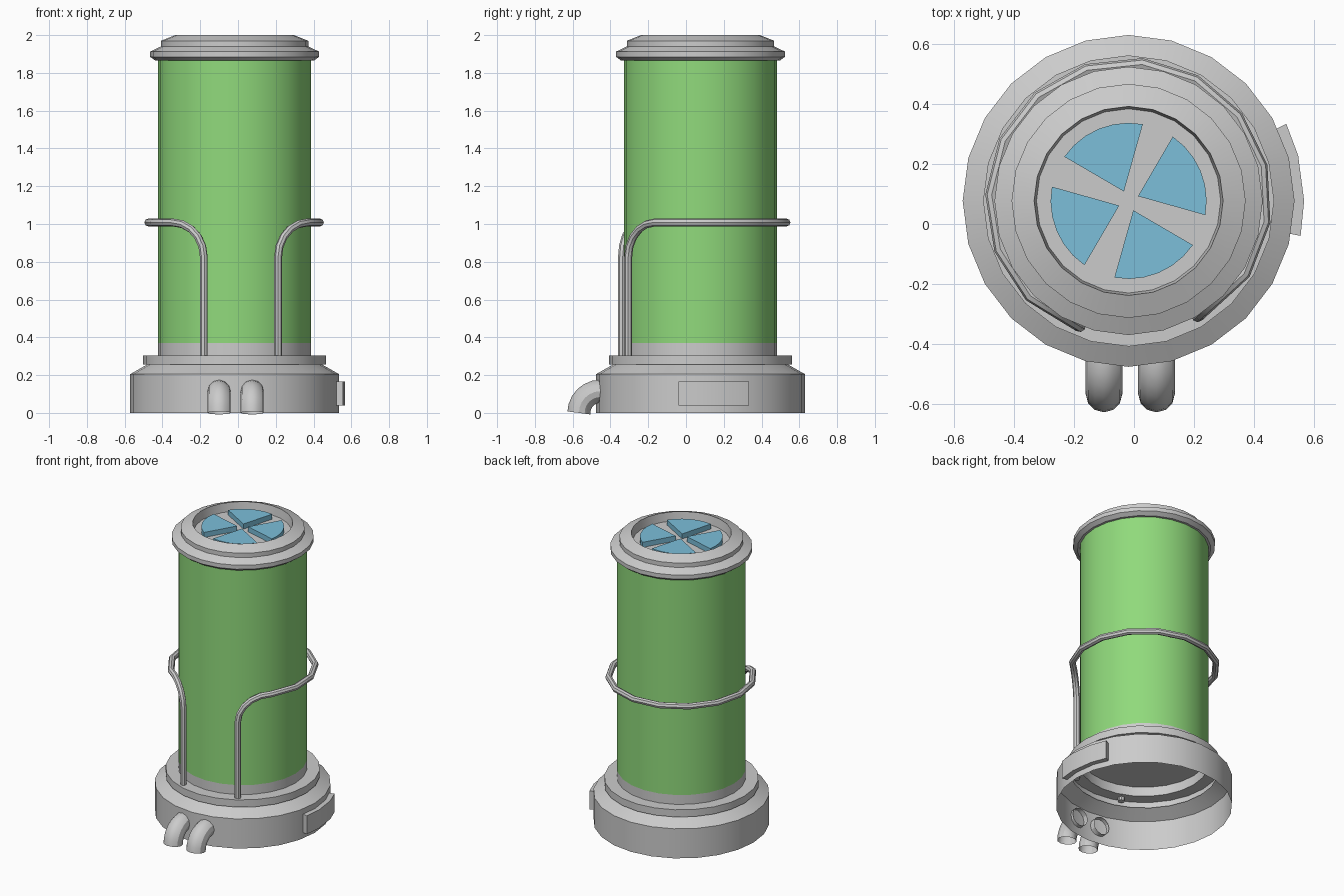
import bpy, bmesh
from math import sin, cos, pi, radians
from mathutils import Vector

if "Cube" in bpy.data.objects:
    bpy.data.objects.remove(bpy.data.objects["Cube"])

CX, CY = -0.018, 0.077      # tank axis
SIDES = 24


def at(r, deg, z):
    a = radians(deg)
    return Vector((CX + r * cos(a), CY + r * sin(a), z))


def finish(obj, colour=None):
    if colour:
        mat = bpy.data.materials.new(obj.name)
        mat.diffuse_color = colour
        mat.use_nodes = True
        mat.node_tree.nodes["Principled BSDF"].inputs["Base Color"].default_value = mat.diffuse_color
        obj.data.materials.append(mat)
    bpy.ops.object.select_all(action='DESELECT')
    obj.select_set(True)
    bpy.context.view_layer.objects.active = obj
    bpy.ops.object.shade_smooth_by_angle(angle=radians(30))
    return obj


def from_bmesh(name, bm, colour=None):
    bmesh.ops.recalc_face_normals(bm, faces=bm.faces)
    mesh = bpy.data.meshes.new(name)
    bm.to_mesh(mesh)
    bm.free()
    obj = bpy.data.objects.new(name, mesh)
    bpy.context.collection.objects.link(obj)
    return finish(obj, colour)


def lathe(name, profile, colour=None):
    bm = bmesh.new()
    verts = [bm.verts.new(at(r, 0, z)) for r, z in profile]
    edges = [bm.edges.new(pair) for pair in zip(verts, verts[1:])]
    bmesh.ops.spin(bm, geom=verts + edges, cent=(CX, CY, 0), axis=(0, 0, 1),
                   angle=2 * pi, steps=SIDES)
    bmesh.ops.remove_doubles(bm, verts=bm.verts, dist=1e-4)
    return from_bmesh(name, bm, colour)


def prism(name, outline, height, colour=None):
    bm = bmesh.new()
    face = bm.faces.new([bm.verts.new(p) for p in outline])
    new = bmesh.ops.extrude_face_region(bm, geom=[face], use_keep_orig=True)['geom']
    bmesh.ops.translate(bm, vec=(0, 0, height),
                        verts=[g for g in new if isinstance(g, bmesh.types.BMVert)])
    return from_bmesh(name, bm, colour)


def tube(name, points, radius, res, caps):
    curve = bpy.data.curves.new(name, 'CURVE')
    curve.dimensions = '3D'
    curve.bevel_depth = radius
    curve.bevel_resolution = res
    curve.use_fill_caps = caps
    spline = curve.splines.new('POLY')
    spline.points.add(len(points) - 1)
    for sp, p in zip(spline.points, points):
        sp.co = (*p, 1)
    obj = bpy.data.objects.new(name, curve)
    bpy.context.collection.objects.link(obj)
    bpy.ops.object.select_all(action='DESELECT')
    obj.select_set(True)
    bpy.context.view_layer.objects.active = obj
    bpy.ops.object.convert(target='MESH')
    return finish(bpy.context.object)


# Hollow stepped base, open underneath
lathe("base", [(0.553, 0), (0.553, 0.205), (0.465, 0.255), (0.485, 0.255),
               (0.485, 0.305), (0.405, 0.305), (0.405, 0.37), (0, 0.37)])

# Glass tank
lathe("tank", [(0.405, 0.37), (0.405, 1.867)], (0.28, 0.7, 0.2, 1))

# Cap with recessed top
lathe("cap", [(0.40, 1.865), (0.42, 1.865), (0.447, 1.885), (0.447, 1.913),
              (0.39, 1.94), (0.39, 1.97), (0.315, 2.0), (0.307, 1.94), (0, 1.94)])

# Fan blades in the cap recess
for i in range(4):
    mid = 22.5 + 90 * i
    outline = [at(0.035, mid + 4, 1.935)]
    outline += [at(0.26, mid + d, 1.935) for d in (-33, -22, -11, 0, 11, 22, 33)]
    prism(f"fan_blade_{i + 1}", outline, 0.04, (0.2, 0.52, 0.7, 1))


# Guard rail: leg up, bend, around the back, bend, leg down
def bend(leg_deg, end_deg):
    pts = [at(0.447, leg_deg, 0.28)]
    foot, end = at(0.447, leg_deg, 0.825), at(0.455, end_deg, 1.008)
    for k in range(6):
        a = k * pi / 10
        p = foot.lerp(end, 1 - cos(a))
        p.z = foot.z + (end.z - foot.z) * sin(a)
        pts.append(p)
    return pts


START, END, STEPS = -32, 224, 11
around = [at(0.457, START + (END - START) * k / STEPS, 1.008) for k in range(1, STEPS)]
tube("guard_rail", bend(-59, START) + around + bend(248.6, END)[::-1], 0.021, 2, True)

# Elbow pipes at the front
for side, x in (("left", -0.10), ("right", 0.075)):
    path = [(x, -0.435, 0.115)]
    path += [(x, -0.452 - 0.115 * sin(k * pi / 12), 0.115 * cos(k * pi / 12))
             for k in range(7)]
    tube(f"elbow_pipe_{side}", path, 0.061, 4, False)

# Curved plate on the right of the base
angles = (-11.5, 0, 15, 26)
plate = [at(0.585, a, 0.04) for a in angles] + [at(0.54, a, 0.04) for a in angles[::-1]]
prism("side_plate", plate, 0.127)
